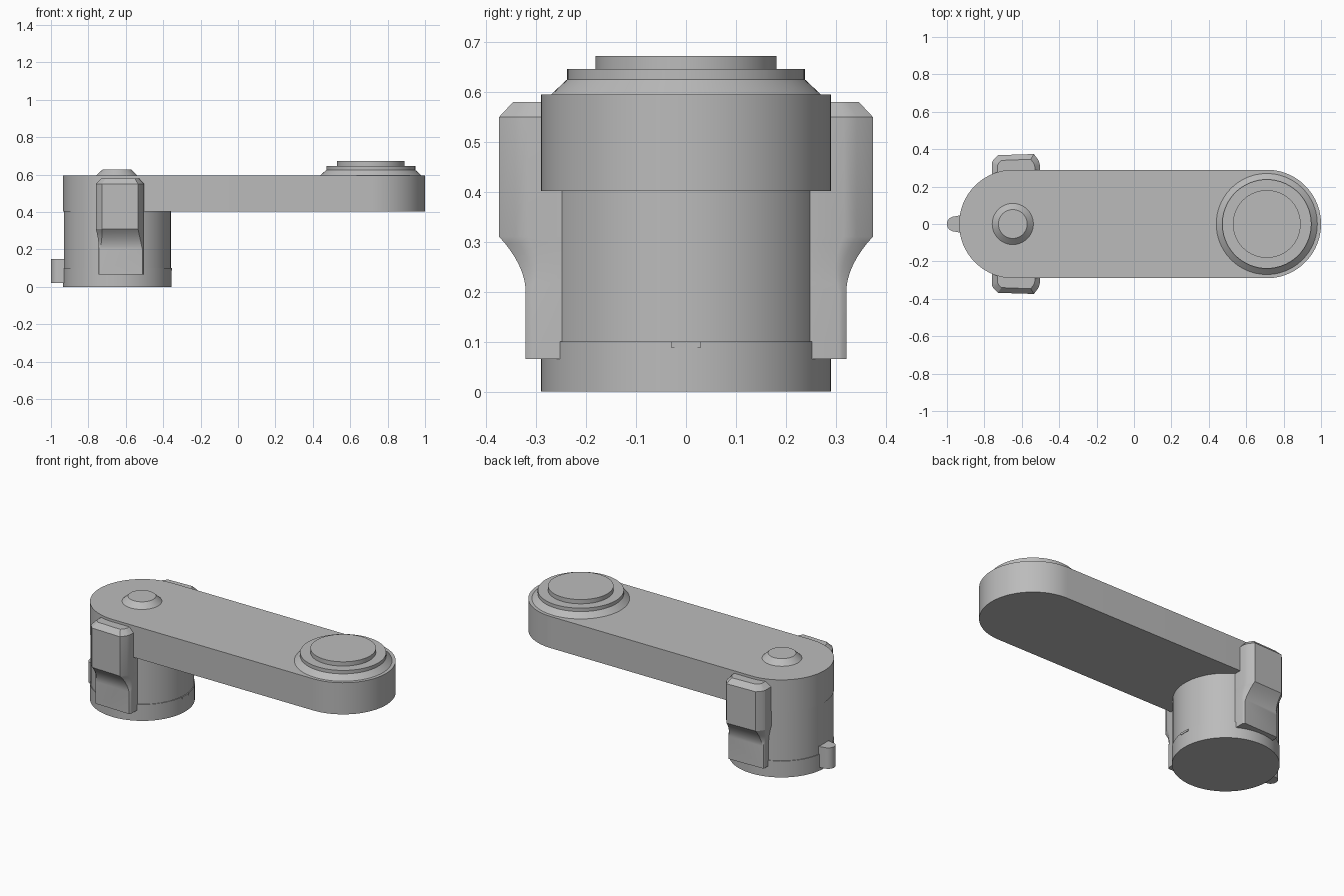
import bpy, bmesh, math

cube = bpy.data.objects.get("Cube")
if cube:
    bpy.data.objects.remove(cube, do_unlink=True)

grey = bpy.data.materials.new("plain grey")
grey.use_nodes = True
colour = (0.5, 0.5, 0.5, 1)
grey.diffuse_color = colour
grey.node_tree.nodes["Principled BSDF"].inputs["Base Color"].default_value = colour

POST_X, TIP_X, RADIUS = -0.645, 0.71, 0.29
ARM_LOW, ARM_TOP = 0.402, 0.595


def loft(name, rings):
    """Skin a stack of closed rings of points and cap both ends."""
    bm = bmesh.new()
    loops = [[bm.verts.new(p) for p in ring] for ring in rings]
    for a, b in zip(loops, loops[1:]):
        for i in range(len(a)):
            j = (i + 1) % len(a)
            bm.faces.new((a[i], a[j], b[j], b[i]))
    bm.faces.new(loops[0])
    bm.faces.new(loops[-1])
    bmesh.ops.recalc_face_normals(bm, faces=bm.faces)
    mesh = bpy.data.meshes.new(name)
    bm.to_mesh(mesh)
    bm.free()
    mesh.materials.append(grey)
    obj = bpy.data.objects.new(name, mesh)
    bpy.context.collection.objects.link(obj)
    bpy.ops.object.select_all(action="DESELECT")
    obj.select_set(True)
    bpy.context.view_layer.objects.active = obj
    bpy.ops.object.shade_smooth_by_angle(angle=math.radians(25))
    return obj


def arc(cx, r, z, start=0, sweep=360, n=96):
    count = n if sweep == 360 else n + 1
    angles = [math.radians(start + sweep * i / n) for i in range(count)]
    return [(cx + r * math.cos(a), r * math.sin(a), z) for a in angles]


def turned(name, cx, profile):
    return loft(name, [arc(cx, r, z) for r, z in profile])


# Arm with two round ends
def slot(z):
    return arc(TIP_X, RADIUS, z, -90, 180, 48) + arc(POST_X, RADIUS, z, 90, 180, 48)


loft("arm", [slot(ARM_LOW), slot(ARM_TOP)])

# Post under the arm, with its slightly wider foot
turned("post", POST_X, [(0.286, 0.09), (0.286, ARM_LOW + 0.01)])
turned("post_foot", POST_X, [(0.29, 0), (0.29, 0.1)])

# Stepped cap and small knob on top
turned("cap", TIP_X, [(0.27, ARM_TOP - 0.005), (0.27, ARM_TOP), (0.238, 0.625), (0.238, 0.646),
                      (0.181, 0.646), (0.181, 0.672)])
turned("knob", POST_X - 0.003, [(0.11, ARM_TOP - 0.005), (0.11, ARM_TOP), (0.077, 0.626)])


# Side clips: narrow below, flaring outward to a thick bevelled head
def clip_ring(z, out, left, right, cut, inner):
    return [(left, inner, z), (left, out - cut * 1.5, z), (left + cut * 0.25, out - cut, z),
            (left + cut, out - 0.006, z), (right - cut, out, z),
            (right - cut * 0.25, out - cut, z), (right, out - cut * 1.8, z), (right, inner, z)]


sections = [(0.065, 0.321, -0.745, -0.503, 0.008, 0.2), (0.2, 0.321, -0.745, -0.503, 0.008, 0.2)]
for i in range(1, 9):
    t = i / 8
    out = 0.321 + 0.053 * t ** 1.9
    sections.append((0.2 + 0.11 * t, out, -0.745 - 0.015 * t ** 2, -0.503, 0.008 + 0.024 * t, 0.2))
sections += [(0.55, 0.374, -0.76, -0.503, 0.032, 0.2), (0.58, 0.346, -0.73, -0.53, 0.022, 0.2)]

for side, y in (("left", 1), ("right", -1)):
    # The model's left side is the end at +x; these clips sit at back and front
    label = "back_clip" if y > 0 else "front_clip"
    loft(label, [[(px, y * py, pz) for px, py, pz in clip_ring(*s)] for s in sections])


# Rounded locating tab on the foot
def tab_ring(z, r):
    nose = arc(-1 + 0.04, r, z, 90, 180, 16)
    return [(-0.9, -0.045, z), (-0.9, 0.045, z), (-0.938, 0.045, z)] + nose + [(-0.938, -0.045, z)]


loft("locating_tab", [tab_ring(0.02, 0.04), tab_ring(0.148, 0.04)])

# Small notch plate on the foot's rim
edge = POST_X + RADIUS
loft("notch_plate", [[(edge - 0.02, -0.03, z), (edge + 0.002, -0.03, z),
                      (edge + 0.002, 0.03, z), (edge - 0.02, 0.03, z)] for z in (0.088, 0.1)])
